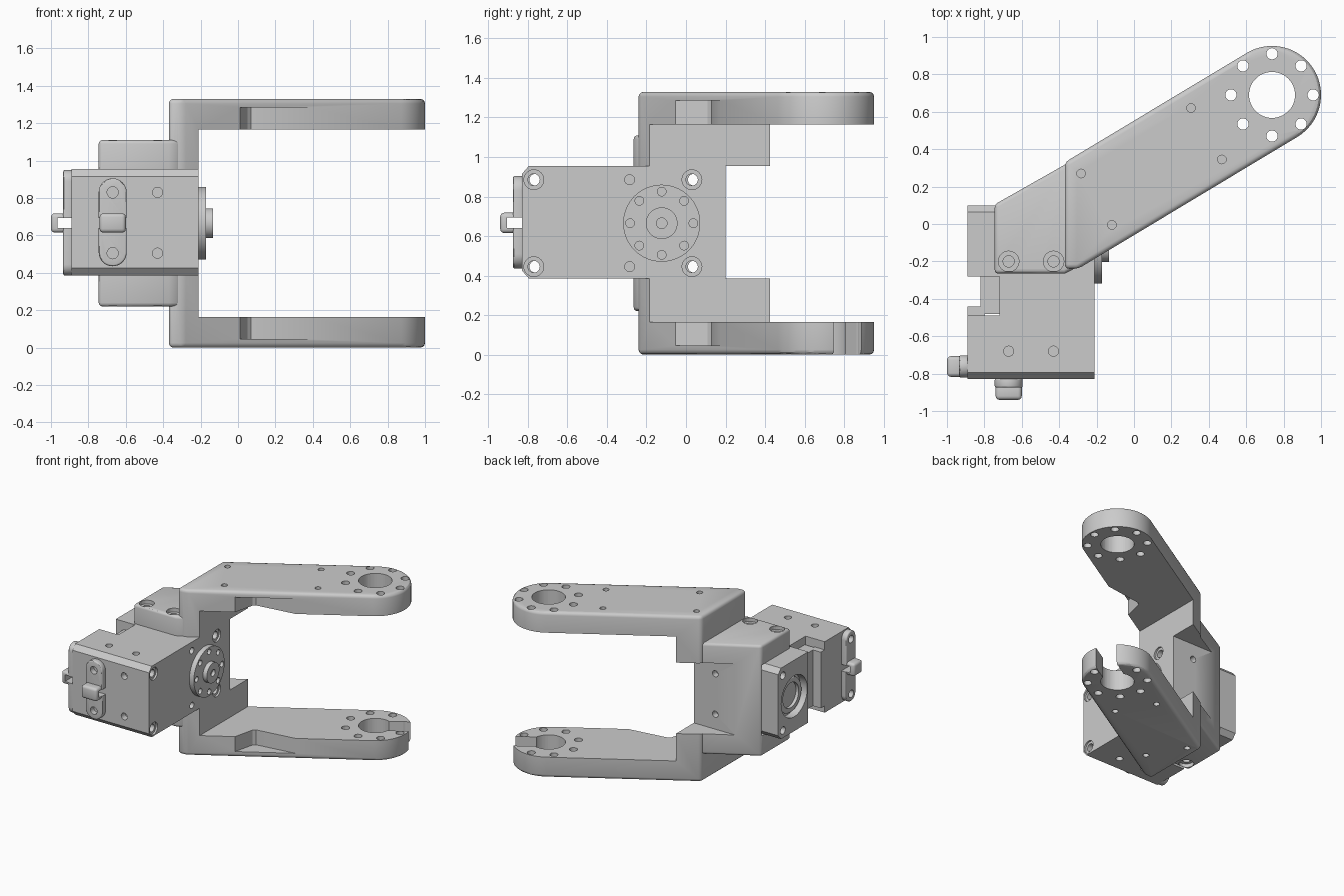
import bpy, bmesh
from math import radians, cos, sin, tan, pi
from mathutils import Vector

if "Cube" in bpy.data.objects:
    bpy.data.objects.remove(bpy.data.objects["Cube"])

PUT = {'x': lambda u, v, w: (w, u, v), 'y': lambda u, v, w: (u, w, v), 'z': lambda u, v, w: (u, v, w)}


def prism(name, pts, a, b, axis='z', bevel=0):
    """Extrude a flat profile from a to b along an axis."""
    bm = bmesh.new()
    lo = [bm.verts.new(PUT[axis](u, v, a)) for u, v in pts]
    hi = [bm.verts.new(PUT[axis](u, v, b)) for u, v in pts]
    bm.faces.new(lo)
    bm.faces.new(hi)
    n = len(pts)
    for i in range(n):
        bm.faces.new((lo[i], lo[(i + 1) % n], hi[(i + 1) % n], hi[i]))
    bmesh.ops.recalc_face_normals(bm, faces=bm.faces)
    me = bpy.data.meshes.new(name)
    bm.to_mesh(me)
    bm.free()
    ob = bpy.data.objects.new(name, me)
    bpy.context.collection.objects.link(ob)
    if bevel:
        m = ob.modifiers.new("bevel", 'BEVEL')
        m.width, m.segments, m.limit_method, m.angle_limit = bevel, 3, 'ANGLE', radians(30)
    return ob


def arc(cu, cv, r, a0, a1, n):
    return [(cu + r * cos(a0 + (a1 - a0) * i / n), cv + r * sin(a0 + (a1 - a0) * i / n)) for i in range(n + 1)]


def cyl(name, u, v, r, a, b, axis='z', bevel=0, n=32):
    return prism(name, arc(u, v, r, 0, 2 * pi, n)[:-1], a, b, axis, bevel)


def box(name, x0, x1, y0, y1, z0, z1, bevel=0):
    return prism(name, [(x0, y0), (x1, y0), (x1, y1), (x0, y1)], z0, z1, 'z', bevel)


def hole(u, v, r, a, b, axis='z'):
    return cyl("cutter", u, v, r, a, b, axis, n=24 if r < .1 else 48)


def finish(ob, cuts=(), adds=()):
    """Join the adds, subtract the cuts, bake the result and shade it."""
    for kind, group in (('UNION', adds), ('DIFFERENCE', cuts)):
        for c in group:
            c.hide_render = True
            m = ob.modifiers.new("bool", 'BOOLEAN')
            m.operation, m.object, m.solver = kind, c, 'EXACT'
    dg = bpy.context.evaluated_depsgraph_get()
    dg.update()
    me = bpy.data.meshes.new_from_object(ob.evaluated_get(dg))
    ob.modifiers.clear()
    ob.data = me
    for c in list(cuts) + list(adds):
        bpy.data.objects.remove(c)
    bpy.ops.object.select_all(action='DESELECT')
    ob.select_set(True)
    bpy.context.view_layer.objects.active = ob
    bpy.ops.object.shade_smooth_by_angle(angle=radians(30))
    return ob


ANG = radians(31)
EX, EY, ER = .738, .69, .262            # arm end centre and radius
DIR = Vector((cos(ANG), sin(ANG)))
SIDE = Vector((-sin(ANG), cos(ANG)))
Y0, Z0 = -.123, .665                    # drive axis
ZL, ZH = .385, .955                     # servo height range


def edge_y(x, s):
    """Height of the arm's slanted edge at x; s = 1 back, -1 front."""
    p = Vector((EX, EY)) + SIDE * ER * s
    return p.y + (x - p.x) * tan(ANG)


# Fork bracket: full-height arm profile, hollowed into two arms and a wall
profile = [(-.37, -.24), (-.30, -.24)] + arc(EX, EY, ER, ANG - pi / 2, ANG + pi / 2, 32) + [(-.37, edge_y(-.37, 1))]
bracket = prism("fork_bracket", profile, 0, 1.33, bevel=.025)
finish(bracket, [box("cutter", -.21, 2, -1, 2, .165, 1.165)])

# Rear mounting block of the bracket
block = prism("block", [(-.745, -.265), (-.37, -.265), (-.31, -.235), (-.31, edge_y(-.31, 1) - .015),
                        (-.745, edge_y(-.745, 1))], .22, 1.11, bevel=.02)
finish(block)

cuts = [box("cutter", -1, 0, .2, 1, ZL, ZH),
        box("cutter", -1, 0, -1, .1, ZL, ZH),
        hole(EX, EY, .123, -.1, 1.5)]
cuts += [hole(EX + .22 * cos(i * pi / 4), EY + .22 * sin(i * pi / 4), .03, -.1, 1.5) for i in range(8)]
for x, y in ((.305, .62), (.47, .345), (-.283, .27), (-.118, -.005)):
    cuts += [hole(x, y, .023, -.1, .05), hole(x, y, .023, 1.28, 1.5)]
for x in (-.67, -.43):
    cuts += [hole(x, -.2, .055, 1.08, 1.2), hole(x, -.2, .055, .1, .25),
             hole(x, -.2, .03, 1.0, 1.09), hole(x, -.2, .03, .24, .33)]
for z in (.505, .83):
    cuts.append(hole(-.4, z, .025, .15, .3, 'y'))
# Wedge reliefs on the inner faces of both arms
notch = [(.006, -.075), (.05, .11), (.07, .13), (.415, .178), (.6, .1), (.2, -.2)]
cuts += [prism("cutter", notch, .045, .5), prism("cutter", notch, .9, 1.285)]
# Open slot at the lower arm tip
c = Vector((EX, EY))
slot = [c + SIDE * .08, c - SIDE * .08, c - SIDE * .08 + DIR * .5, c + SIDE * .08 + DIR * .5]
cuts.append(prism("cutter", [tuple(p) for p in slot], -.1, .5))
finish(bracket, cuts, [block])

# Servo case with chamfered front edges
section = [(-.83, ZL + .04), (-.795, ZL), (.1, ZL), (.1, ZH), (-.795, ZH), (-.83, ZH - .04)]
cuts = [box("cutter", -1, -.72, -.49, .3, 0, 2)]
for z in (.445, .885):
    for y in (-.77, .03):
        cuts += [hole(y, z, .03, -1.2, 0, 'x'), hole(y, z, .05, -.225, 0, 'x')]
    cuts.append(hole(-.285, z, .025, -.25, 0, 'x'))
for x in (-.67, -.43):
    cuts += [hole(x, -.68, .027, ZH - .05, 1.1), hole(x, -.68, .027, .2, ZL + .05)]
for z in (.505, .83):
    cuts.append(hole(-.43, z, .027, -1, -.78, 'y'))
finish(prism("servo_case", section, -.89, -.21, 'x'), cuts)

# Stepped filler between the rear case and the idler block
finish(box("case_step_inner", -.82, -.71, -.48, -.27, .44, .89))
finish(box("case_step_outer", -.89, -.80, -.495, -.44, .44, .89))

# Idler block with recessed bearing
section = [(-.28, ZL), (.065, ZL), (.1, ZL + .04), (.1, ZH - .04), (.065, ZH), (-.28, ZH)]
cuts = [hole(Y0 + .02, Z0, .165, -1, -.83, 'x')]
cuts += [hole(.04, z, .03, -1, -.6, 'x') for z in (.445, .885)]
finish(prism("idler_block", section, -.89, -.715, 'x'), cuts)
finish(cyl("idler_bearing", Y0 + .02, Z0, .14, -.86, -.82, 'x', .01, 48),
       [hole(Y0 + .02, Z0, .1, -1, -.835, 'x')])

# Drive horn with bolt circle
cuts = [hole(Y0 + .16 * cos(i * pi / 4), Z0 + .16 * sin(i * pi / 4), .022, -.195, 0, 'x') for i in range(8)]
finish(cyl("drive_horn", Y0, Z0, .195, -.22, -.17, 'x', n=64), cuts)
finish(cyl("horn_hub", Y0, Z0, .08, -.18, -.135, 'x', n=48), [hole(Y0, Z0, .027, -.16, 0, 'x')])


def cover(name, axis, mid, half, zlo, zhi, face, holes):
    """Rounded cable cover with a hooked tab, standing out from a case face."""
    shape = arc(mid, zhi - half, half, 0, pi, 16) + arc(mid, zlo + half, half, pi, 2 * pi, 16)
    plate = prism(name, shape, face - .045, face + .005, axis, .01)
    finish(plate, [hole(mid, z, .03, face - .2, face + .1, axis) for z in holes])

    def block_at(label, w, a, b, z0, z1, bevel):
        r = (mid - w, mid + w, a, b) if axis == 'y' else (a, b, mid - w, mid + w)
        return box(label, *r, z0, z1, bevel)
    w = half - .005
    tab = block_at(name + "_tab", w, face - .11, face - .02, .615, .718, .02)
    finish(tab, [block_at("cutter", 1, face - .075, face + .1, .64, .693, 0)])
    finish(plate, [block_at("cutter", 1, face - .075, face + .1, .64, .693, 0)])


cover("front_cover", 'y', -.67, .075, .435, .905, -.83, (.505, .83))
cover("side_cover", 'x', -.762, .06, .385, .95, -.89, (.445, .885))
